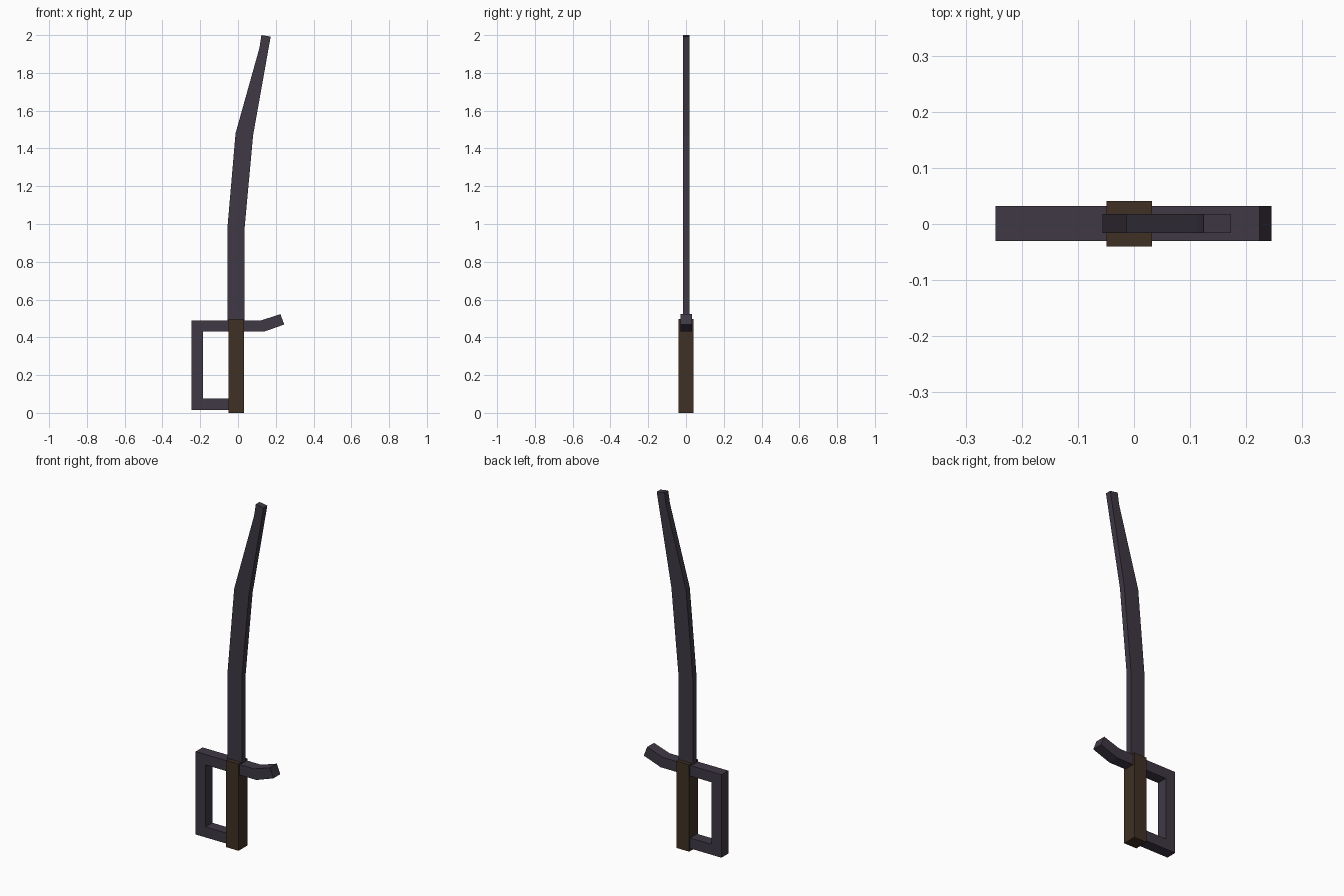
import bpy
import bmesh
from mathutils import Vector

cube = bpy.data.objects.get("Cube")
if cube:
    bpy.data.objects.remove(cube, do_unlink=True)


def make_material(name, color):
    mat = bpy.data.materials.new(name)
    mat.use_nodes = True
    mat.diffuse_color = color
    mat.node_tree.nodes["Principled BSDF"].inputs["Base Color"].default_value = color
    return mat


def extrude_profile(name, outline, front, back, mat):
    """Extrude an x-z outline from y = front to y = back."""
    bm = bmesh.new()
    face = bm.faces.new([bm.verts.new((x, front, z)) for x, z in outline])
    result = bmesh.ops.extrude_face_region(bm, geom=[face])
    moved = [v for v in result["geom"] if isinstance(v, bmesh.types.BMVert)]
    bmesh.ops.translate(bm, verts=moved, vec=Vector((0, back - front, 0)))
    bmesh.ops.recalc_face_normals(bm, faces=bm.faces)
    mesh = bpy.data.meshes.new(name)
    bm.to_mesh(mesh)
    bm.free()
    mesh.materials.append(mat)
    obj = bpy.data.objects.new(name, mesh)
    bpy.context.collection.objects.link(obj)
    return obj


steel = make_material("dark violet steel", (0.050, 0.040, 0.058, 1))
leather = make_material("dark brown leather", (0.050, 0.030, 0.018, 1))

# Curved blade, narrowing to a blunt tip
blade = [(-0.056, 0.48), (0.035, 0.48), (0.035, 0.98), (0.08, 1.47),
         (0.173, 1.992), (0.124, 2.0), (0.113, 1.93), (-0.013, 1.48),
         (-0.056, 0.98)]
extrude_profile("blade", blade, -0.016, 0.018, steel)

# Hand guard: closed knuckle bow on one side, raised quillon on the other
guard = [(-0.03, 0.015), (-0.03, 0.075), (-0.185, 0.075), (-0.185, 0.43),
         (0.138, 0.43), (0.245, 0.468), (0.224, 0.523), (0.124, 0.49),
         (-0.247, 0.49), (-0.247, 0.015)]
extrude_profile("hand_guard", guard, -0.03, 0.032, steel)

# Square grip
grip = [(-0.049, 0), (0.032, 0), (0.032, 0.497), (-0.049, 0.497)]
extrude_profile("grip", grip, -0.04, 0.041, leather)
